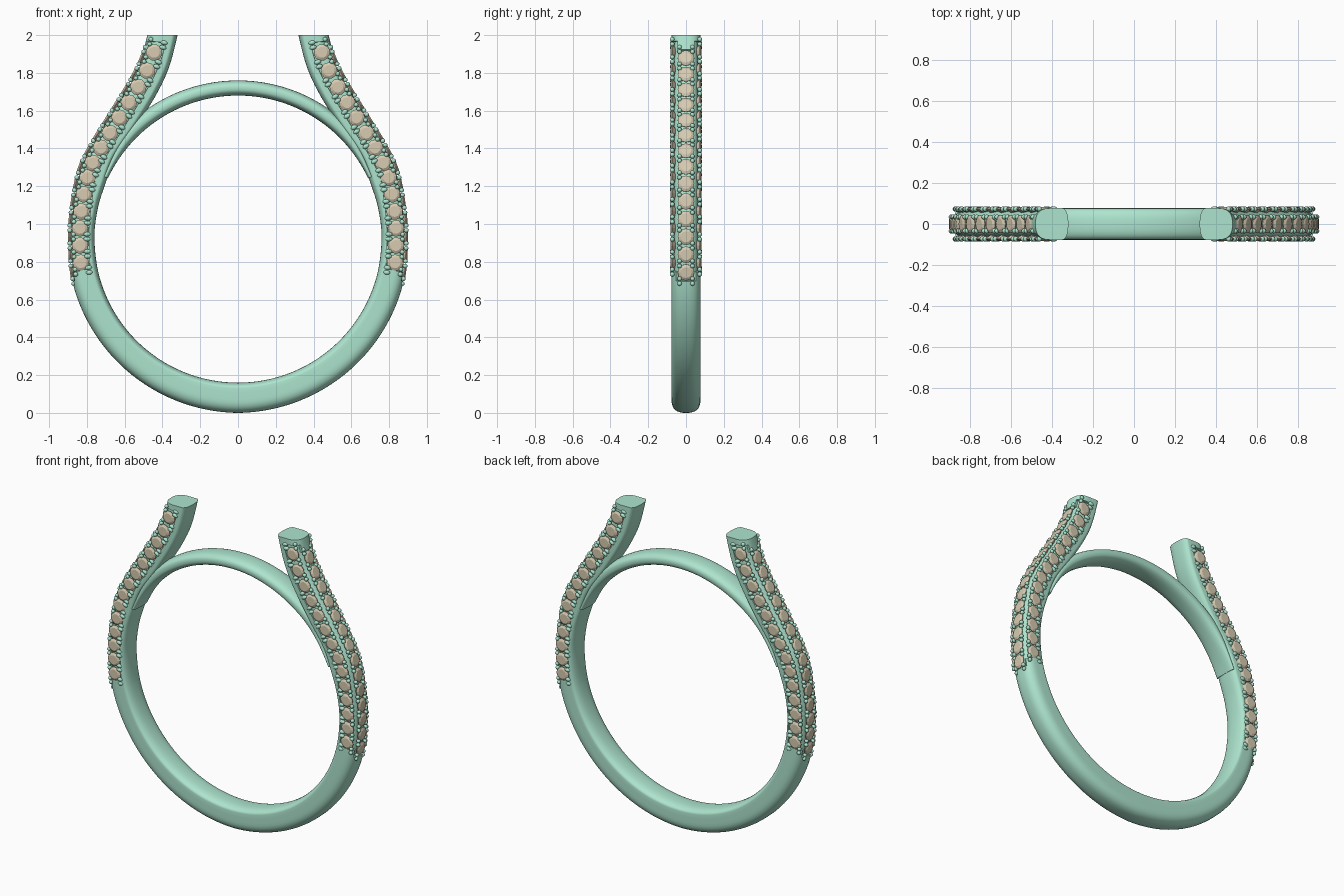
import bpy, bmesh, math
from mathutils import Vector, Matrix

if "Cube" in bpy.data.objects:
    bpy.data.objects.remove(bpy.data.objects["Cube"])

CZ, RI, HW = 0.92, 0.76, 0.077      # finger hole centre, radius, half width


def material(name, col):
    m = bpy.data.materials.new(name)
    m.diffuse_color = (*col, 1)
    m.use_nodes = True
    m.node_tree.nodes["Principled BSDF"].inputs["Base Color"].default_value = m.diffuse_color
    return m


METAL = material("metal", (0.42, 0.78, 0.62))
STONE = material("stone", (0.68, 0.60, 0.44))


def finish(name, bm, mat, smooth=True):
    bmesh.ops.recalc_face_normals(bm, faces=bm.faces)
    me = bpy.data.meshes.new(name)
    bm.to_mesh(me)
    bm.free()
    me.materials.append(mat)
    ob = bpy.data.objects.new(name, me)
    bpy.context.collection.objects.link(ob)
    if smooth:
        bpy.ops.object.select_all(action='DESELECT')
        ob.select_set(True)
        bpy.context.view_layer.objects.active = ob
        bpy.ops.object.shade_smooth_by_angle(angle=math.radians(40))
    mod = ob.modifiers.new("mirror", 'MIRROR')
    mod.merge_threshold = 0.0005
    return ob


def loft(bm, rings, cap_start=False, cap_end=False):
    vs = [[bm.verts.new(p) for p in r] for r in rings]
    for a, b in zip(vs, vs[1:]):
        for i in range(len(a)):
            j = (i + 1) % len(a)
            bm.faces.new((a[i], a[j], b[j], b[i]))
    if cap_start:
        bm.faces.new(vs[0][::-1])
    if cap_end:
        bm.faces.new(vs[-1])


def polar(r, deg):
    a = math.radians(deg)
    return Vector((r * math.cos(a), CZ + r * math.sin(a)))


# Shank guide: outer and inner edge in the xz plane
pairs = [(polar(0.92 - 0.015 * (a + 90) / 75, a), polar(RI, a)) for a in range(-105, -14, 15)]
pairs += [(Vector(o), Vector(i)) for o, i in (
    ((.895, .92), (.76, .92)), ((.883, 1.10), (.743, 1.078)), ((.845, 1.29), (.705, 1.205)),
    ((.777, 1.43), (.650, 1.35)), ((.677, 1.593), (.535, 1.52)), ((.575, 1.76), (.43, 1.69)),
    ((.515, 1.88), (.365, 1.83)), ((.48, 2.0), (.32, 2.0)), ((.455, 2.12), (.29, 2.16)))]


def catmull(p, t):
    a, b, c, d = p
    return 0.5 * (2 * b + (c - a) * t + (2 * a - 5 * b + 4 * c - d) * t * t
                  + (3 * b - a - 3 * c + d) * t ** 3)


table = []
for k in range(1, len(pairs) - 2):
    last = k == len(pairs) - 3
    for q in range(17 if last else 16):
        o, i = (catmull([p[e] for p in pairs[k - 1:k + 3]], q / 16) for e in (0, 1))
        s = table[-1][0] + (o - table[-1][1]).length if table else 0.0
        table.append((s, o, i))
LEN = table[-1][0]


def guide(s):
    for a, b in zip(table, table[1:]):
        if s <= b[0] + 1e-6:
            f = (s - a[0]) / (b[0] - a[0])
            return a[1].lerp(b[1], f), a[2].lerp(b[2], f)
    return table[-1][1], table[-1][2]


def s_at_z(z):
    return next(t[0] for t in table if t[1].y >= z)


# Stone rows: the outer row is staggered half a pitch against the side rows
N = 14
side0 = s_at_z(0.775)
pitch = (s_at_z(1.92) - side0) / (N - 1)
outer0 = side0 - pitch / 2
zones = [(a - 0.047, a + (N - 1) * pitch + 0.045) for a in (outer0, side0)]


def section(s):
    """Rounded section with a recessed seat where the stones sit."""
    o, i = guide(s)
    T = (o - i).length
    d = (o - i).normalized()
    step = min(0.105, T - 0.03)
    half = []                                   # (depth from outer edge, y, row)
    for k in range(13):
        a = k / 12 * math.pi / 2
        y = HW * math.sin(a) ** 0.77
        half.append((0.075 * (1 - math.cos(a) ** 0.77), y, 0 if y < 0.05 else 1))
    half += [(step - 0.001, HW, 1), (step, HW, 2)]
    for k in range(0, 9):
        a = k / 8 * math.pi / 2
        half.append((T - 0.029 + 0.029 * math.sin(a), HW * math.cos(a) ** 0.8 if k < 8 else 0, 2))
    loop = half + [(u, -y, r) for u, y, r in half[-2:0:-1]]
    ring = []
    for u, y, row in loop:
        if row < 2 and zones[row][0] < s < zones[row][1]:
            u += 0.014 * max(0, 1 - u / 0.075)
            y *= 1 - 0.014 / HW
        p = o - d * u
        ring.append((p.x, y, p.y))
    return ring


# Shank and shoulders
stations = [LEN * k / 110 for k in range(111)]
stations += [e + q for z in zones for e in z for q in (-0.0006, 0.0006)]
bm = bmesh.new()
loft(bm, [section(s) for s in sorted(stations)], cap_end=True)
finish("shank", bm, METAL)

# Thin arch closing the finger hole, fading into the shoulders
bm = bmesh.new()
rings = []
for k in range(41):
    ang = 25 + 65 * k / 40
    f = min(1, (ang - 25) / 25)
    h = (0.03 + 0.05 * f * f * (3 - 2 * f)) / 2
    ring = []
    for q in range(32):
        c, sn = math.cos(q * math.pi / 16), math.sin(q * math.pi / 16)
        p = polar(RI + h + h * math.copysign(abs(c) ** 0.8, c), ang)
        ring.append((p.x, 0.075 * math.copysign(abs(sn) ** 0.8, sn), p.y))
    rings.append(ring)
loft(bm, rings, cap_start=True)
finish("arch", bm, METAL)


def frame(s, row):
    """Matrix on the surface: x along the row, y across it, z outward."""
    o, _ = guide(s)
    t = (guide(s + 0.01)[0] - guide(s - 0.01)[0]).normalized()
    tan, nor = Vector((t.x, 0, t.y)), Vector((t.y, 0, -t.x))
    pos = Vector((o.x, 0, o.y))
    if row == 0:
        z = nor
    else:
        z = Vector((0, row, 0))
        pos = pos - nor * 0.058 + z * HW
    y = Vector((0, 1, 0)) if row == 0 else nor
    m = Matrix((tan, y, z)).transposed().to_4x4()
    m.translation = pos
    return m


# Cut stones and their bead prongs, in three rows
gems, beads = bmesh.new(), bmesh.new()
for row in (0, 1, -1):
    first = outer0 if row == 0 else side0
    for k in range(N):
        m = frame(first + k * pitch, row)
        loft(gems, [[m @ Vector((r * math.cos(q * math.pi / 6), r * math.sin(q * math.pi / 6), z))
                     for q in range(12)]
                    for r, z in ((.029, .005), (.044, -.003), (.044, -.006), (.005, -.035))],
             cap_start=True, cap_end=True)
    for k in range(N + 1):
        m = frame(first + (k - 0.5) * pitch, row)
        for lat in (-1, 1):
            tab = row != 0 and lat < 0          # long prongs reaching the inner rim
            for off in (-0.013, 0.013):
                bmesh.ops.create_uvsphere(
                    beads, u_segments=10, v_segments=6, radius=0.0125,
                    matrix=m @ Matrix.Translation((off, lat * (0.038 if tab else 0.034), -0.004))
                    @ Matrix.Diagonal((1, 1.6 if tab else 1, 1, 1)))
finish("stones", gems, STONE, smooth=False)
finish("bead_prongs", beads, METAL)
